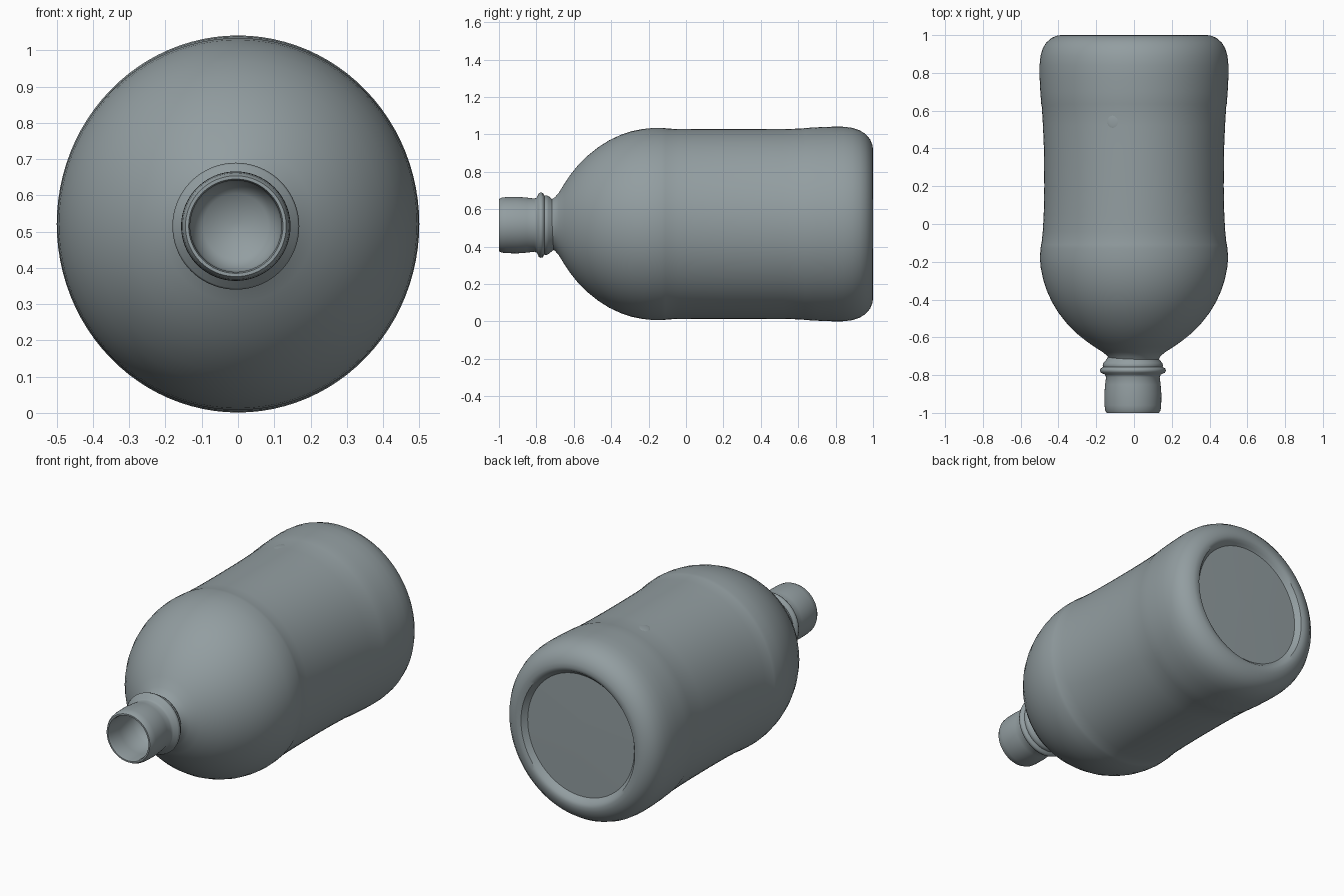
import bpy, bmesh, math

SEG = 96
Z_MID = 0.521

# Dull blue-grey plastic shared by all parts
grey = bpy.data.materials.new("grey_plastic")
grey.diffuse_color = (0.29, 0.34, 0.355, 1)


def smooth(obj, angle):
    bpy.ops.object.select_all(action='DESELECT')
    bpy.context.view_layer.objects.active = obj
    obj.select_set(True)
    bpy.ops.object.shade_smooth_by_angle(angle=math.radians(angle))


def lathe(name, profile, cx, cz, angle=35):
    """Skin elliptical rings (y, half width, half height) along y, capping both ends."""
    bm = bmesh.new()
    rings = []
    for y, rx, rz in profile:
        rings.append([bm.verts.new((cx + rx * math.cos(2 * math.pi * i / SEG), y,
                                    cz + rz * math.sin(2 * math.pi * i / SEG)))
                      for i in range(SEG)])
    for a, b in zip(rings, rings[1:]):
        for i in range(SEG):
            j = (i + 1) % SEG
            bm.faces.new((a[i], a[j], b[j], b[i]))
    bm.faces.new(rings[0])
    bm.faces.new(rings[-1])
    bmesh.ops.recalc_face_normals(bm, faces=bm.faces)
    mesh = bpy.data.meshes.new(name)
    bm.to_mesh(mesh)
    bm.free()
    mesh.materials.append(grey)
    obj = bpy.data.objects.new(name, mesh)
    bpy.context.collection.objects.link(obj)
    smooth(obj, angle)
    return obj


# Body: domed shoulder, waisted label panel, rounded heel and recessed base
body = [
    (-0.72, 0.130, 0.130), (-0.70, 0.140, 0.144), (-0.68, 0.163, 0.167),
    (-0.65, 0.210, 0.216), (-0.62, 0.253, 0.261), (-0.58, 0.303, 0.311),
    (-0.53, 0.353, 0.362), (-0.47, 0.400, 0.410), (-0.41, 0.436, 0.448),
    (-0.35, 0.463, 0.476), (-0.29, 0.482, 0.496), (-0.23, 0.494, 0.508),
    (-0.18, 0.498, 0.513), (-0.13, 0.495, 0.513), (-0.11, 0.492, 0.512),
    (-0.10, 0.489, 0.510), (-0.04, 0.483, 0.508), (0.05, 0.478, 0.507),
    (0.20, 0.475, 0.507), (0.40, 0.477, 0.507), (0.52, 0.482, 0.508),
    (0.62, 0.488, 0.510), (0.635, 0.491, 0.513), (0.70, 0.496, 0.517),
    (0.78, 0.500, 0.520), (0.84, 0.500, 0.520), (0.89, 0.495, 0.514),
    (0.93, 0.483, 0.500), (0.96, 0.465, 0.481), (0.985, 0.437, 0.452),
    (0.997, 0.408, 0.421), (1.00, 0.385, 0.398), (0.994, 0.366, 0.378),
    (0.978, 0.354, 0.365), (0.965, 0.343, 0.353), (0.967, 0.20, 0.206),
    (0.968, 0.02, 0.02),
]
lathe("bottle_body", body, 0, Z_MID)

# Neck: double collar, slightly bulged finish and a hollow mouth
neck = [
    (-0.69, 0.125), (-0.715, 0.138), (-0.735, 0.155), (-0.748, 0.160),
    (-0.757, 0.157), (-0.765, 0.172), (-0.776, 0.175), (-0.787, 0.170),
    (-0.797, 0.148), (-0.81, 0.142), (-0.85, 0.147), (-0.90, 0.151),
    (-0.96, 0.150), (-0.985, 0.147), (-1.0, 0.139), (-1.0, 0.130),
    (-0.985, 0.126), (-0.90, 0.126), (-0.79, 0.122), (-0.75, 0.09),
    (-0.735, 0.01),
]
lathe("neck_and_collar", [(y, r, r) for y, r in neck], -0.006, 0.515, 50)

# Small moulded mark on the upper side
bpy.ops.mesh.primitive_uv_sphere_add(segments=24, ring_count=12, radius=1,
                                     location=(-0.11, 0.545, 1.012))
mark = bpy.context.object
mark.name = "moulded_mark"
mark.scale = (0.034, 0.042, 0.006)
mark.rotation_euler[1] = -0.22
mark.data.materials.append(grey)
smooth(mark, 60)
